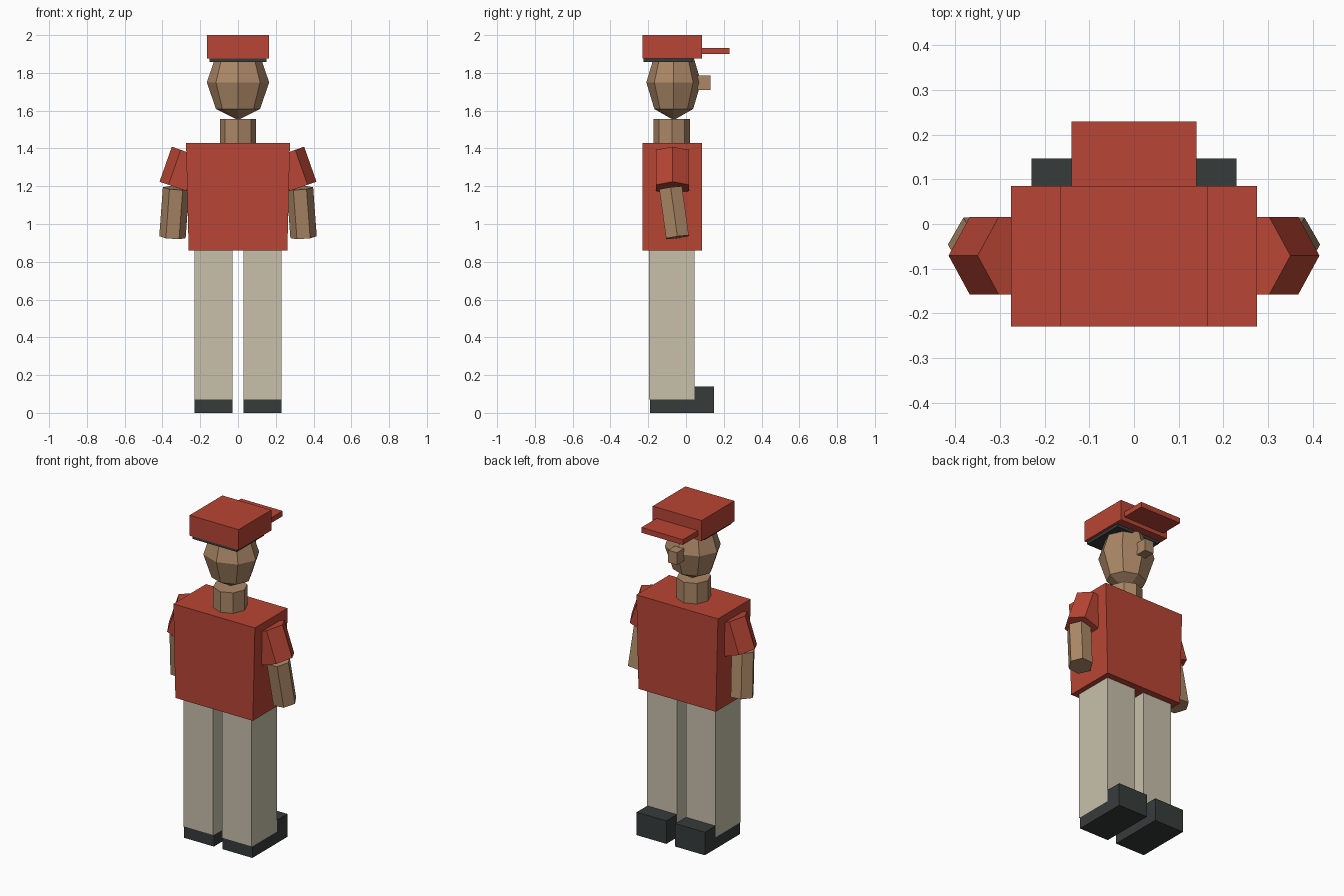
import bpy, bmesh, math
from mathutils import Vector

if "Cube" in bpy.data.objects:
    bpy.data.objects.remove(bpy.data.objects["Cube"])


def material(name, rgb):
    m = bpy.data.materials.new(name)
    m.diffuse_color = (*rgb, 1.0)
    m.use_nodes = True
    m.node_tree.nodes["Principled BSDF"].inputs["Base Color"].default_value = m.diffuse_color
    return m


RED = material("red cloth", (0.48, 0.06, 0.035))
SKIN = material("skin", (0.41, 0.245, 0.135))
TAN = material("tan trousers", (0.58, 0.53, 0.41))
DARK = material("charcoal", (0.037, 0.045, 0.044))


def finish(name, bm, mat):
    bmesh.ops.recalc_face_normals(bm, faces=bm.faces)
    me = bpy.data.meshes.new(name)
    bm.to_mesh(me)
    bm.free()
    me.materials.append(mat)
    ob = bpy.data.objects.new(name, me)
    bpy.context.collection.objects.link(ob)
    return ob


def box(name, lo, hi, mat, bottom_scale=1.0):
    """Box between two corners; bottom_scale narrows the base in x."""
    bm = bmesh.new()
    bmesh.ops.create_cube(bm, size=1)
    for v in bm.verts:
        low = v.co.z < 0
        v.co = Vector([l + (c + 0.5) * (h - l) for l, h, c in zip(lo, hi, v.co)])
        if low:
            v.co.x *= bottom_scale
    return finish(name, bm, mat)


def prism(name, start, end, radius, sides, mat):
    """Regular prism between two points, with a corner pointing along x."""
    a, b = Vector(start), Vector(end)
    axis = (b - a).normalized()
    u = (Vector((1, 0, 0)) - axis * axis.x).normalized()
    w = axis.cross(u)
    bm = bmesh.new()
    rings = []
    for c in (a, b):
        rings.append([bm.verts.new(c + radius * (u * math.cos(t) + w * math.sin(t)))
                      for t in (2 * math.pi * i / sides for i in range(sides))])
        bm.faces.new(rings[-1])
    for i in range(sides):
        j = (i + 1) % sides
        bm.faces.new((rings[0][i], rings[0][j], rings[1][j], rings[1][i]))
    return finish(name, bm, mat)


# Cap
box("cap", (-0.165, -0.23, 1.875), (0.165, 0.085, 2.0), RED)
box("cap_brim", (-0.14, 0.08, 1.90), (0.14, 0.23, 1.932), RED)
box("hair", (-0.15, -0.225, 1.858), (0.15, 0.035, 1.88), DARK)

# Faceted head, nose and neck
bm = bmesh.new()
bmesh.ops.create_uvsphere(bm, u_segments=8, v_segments=4, radius=1)
for v in bm.verts:
    v.co = Vector((v.co.x * 0.165, v.co.y * 0.145 - 0.065, v.co.z * 0.2 + 1.75))
finish("head", bm, SKIN)
box("nose", (-0.03, 0.06, 1.71), (0.03, 0.13, 1.785), SKIN)
prism("neck", (0, -0.075, 1.42), (0, -0.075, 1.555), 0.096, 8, SKIN)

# Shirt, slightly narrower at the hem
box("shirt", (-0.275, -0.23, 0.86), (0.275, 0.085, 1.43), RED, 0.95)

# Limbs on both sides
for side, s in (("left", -1), ("right", 1)):
    prism(side + "_sleeve", (s * 0.256, -0.071, 1.376), (s * 0.321, -0.071, 1.191), 0.1, 6, RED)
    prism(side + "_forearm", (s * 0.328, -0.081, 1.19), (s * 0.347, -0.045, 0.93), 0.07, 6, SKIN)
    x0, x1 = sorted((s * 0.03, s * 0.23))
    box(side + "_leg", (x0, -0.197, 0.07), (x1, 0.045, 0.862), TAN)
    box(side + "_sole", (x0, -0.19, 0), (x1, 0.046, 0.07), DARK)
    box(side + "_toe", (x0, 0.045, 0), (x1, 0.147, 0.14), DARK)
